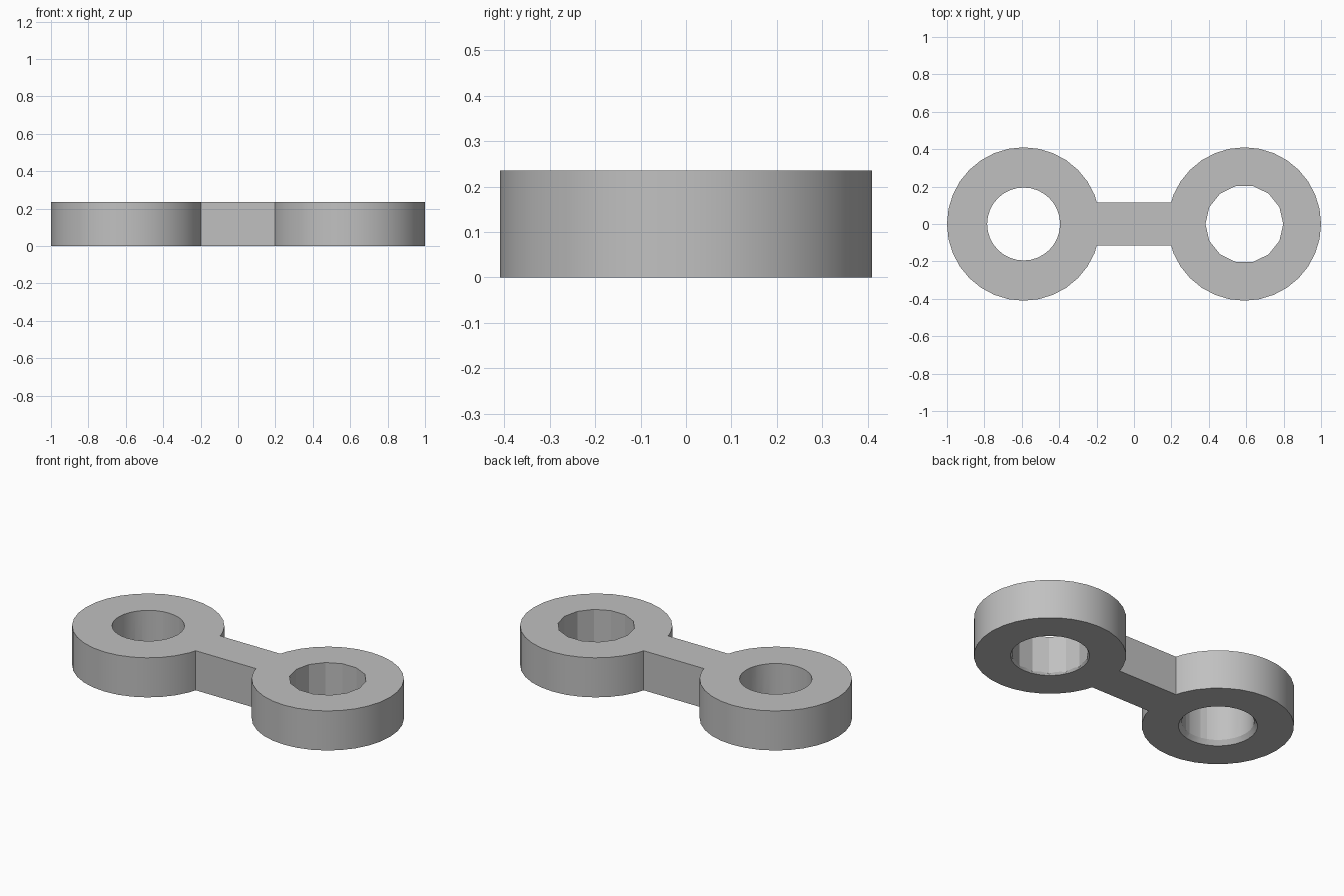
import bpy
import math

# Remove the default cube
if "Cube" in bpy.data.objects:
    bpy.data.objects.remove(bpy.data.objects["Cube"], do_unlink=True)

HEIGHT = 0.235
CENTRE = 0.59
OUTER = 0.41
BAR_HALF = 0.115
FLARE_R, FLARE_H = 0.213, 0.03

grey = bpy.data.materials.new("plain grey")
grey.use_nodes = True
colour = (0.53, 0.53, 0.53, 1)
grey.diffuse_color = colour
grey.node_tree.nodes["Principled BSDF"].inputs["Base Color"].default_value = colour


def prism(name, x, sides, r_bottom, r_top, z0, z1):
    """Upright prism or cone frustum with a corner on the x axis."""
    bpy.ops.mesh.primitive_cone_add(
        vertices=sides, radius1=r_bottom, radius2=r_top, depth=z1 - z0,
        location=(x, 0, (z0 + z1) / 2), rotation=(0, 0, math.pi / 2))
    obj = bpy.context.object
    obj.name = name
    return obj


def combine(target, tool, operation):
    """Apply a boolean and discard the tool."""
    mod = target.modifiers.new(operation.lower(), "BOOLEAN")
    mod.operation = operation
    mod.solver = "EXACT"
    mod.object = tool
    bpy.context.view_layer.objects.active = target
    bpy.ops.object.modifier_apply(modifier=mod.name)
    bpy.data.objects.remove(tool, do_unlink=True)


# Connecting bar, running into both rings
bpy.ops.mesh.primitive_cube_add(size=1, location=(0, 0, HEIGHT / 2))
link = bpy.context.object
link.name = "connecting_link"
link.scale = (0.5, 2 * BAR_HALF, HEIGHT)
bpy.ops.object.transform_apply(location=False, rotation=False, scale=True)

# End discs
for side in (-1, 1):
    disc = prism("end_disc", side * CENTRE, 32, OUTER, OUTER, 0, HEIGHT)
    combine(link, disc, "UNION")

# Holes: a fine round one and a coarse faceted one, both flared underneath
for side, sides, radius in ((-1, 32, 0.195), (1, 14, 0.208)):
    x = side * CENTRE
    combine(link, prism("hole_cutter", x, sides, radius, radius, -0.1, HEIGHT + 0.1),
            "DIFFERENCE")
    slope = (FLARE_R - 0.193) / FLARE_H
    combine(link, prism("flare_cutter", x, 32, FLARE_R + 0.01 * slope, 0.193, -0.01, FLARE_H),
            "DIFFERENCE")

# One flat colour, soft walls with crisp rims
link.data.materials.clear()
link.data.materials.append(grey)
for face in link.data.polygons:
    face.material_index = 0
bpy.ops.object.select_all(action="DESELECT")
link.select_set(True)
bpy.context.view_layer.objects.active = link
bpy.ops.object.shade_smooth_by_angle(angle=math.radians(20))
